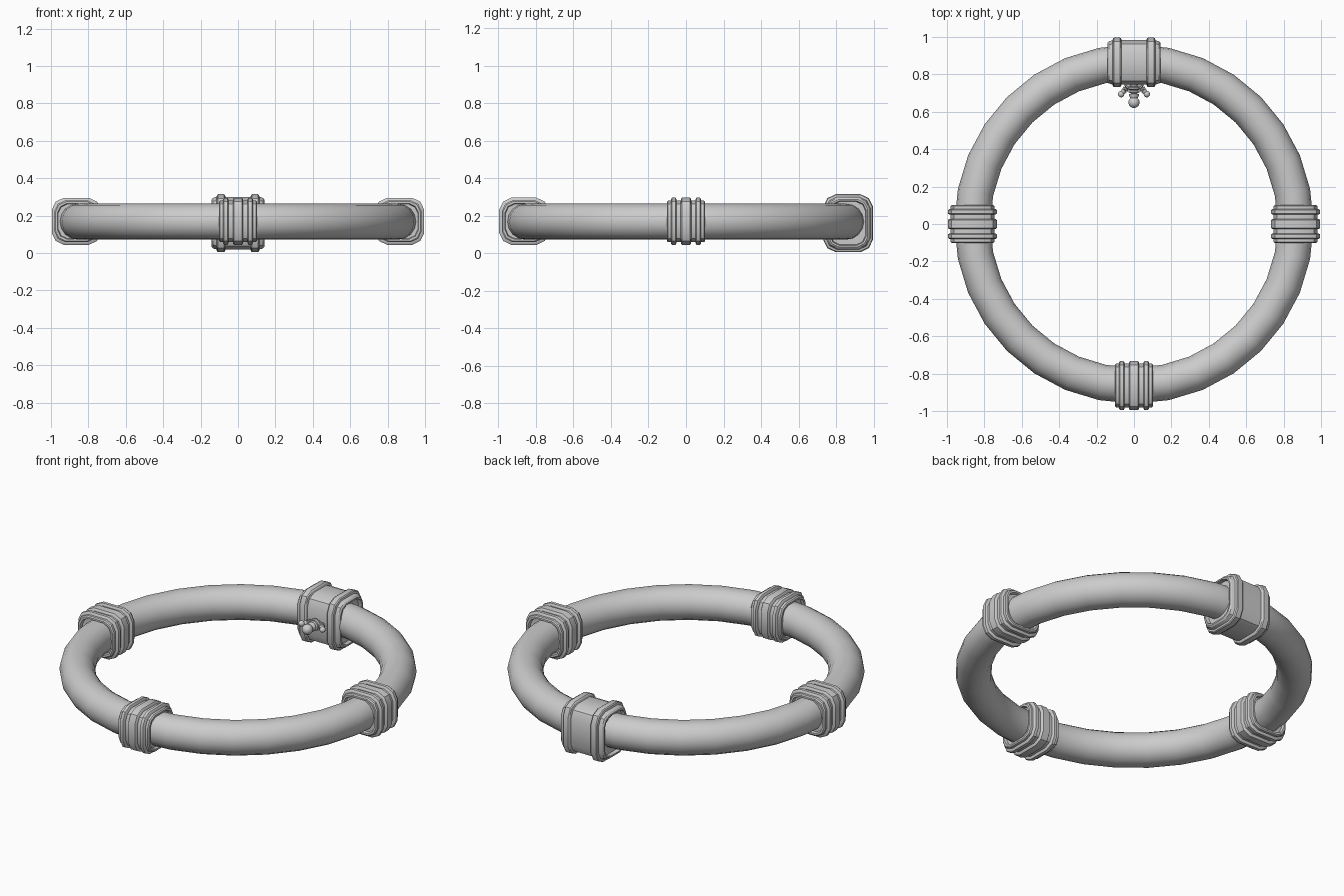
import bpy, bmesh
from math import sin, cos, pi, radians
from mathutils import Vector, Matrix

if "Cube" in bpy.data.objects:
    bpy.data.objects.remove(bpy.data.objects["Cube"])

R = 0.864          # ring centre-line radius
ZC = 0.168         # ring centre height


def finish(bm, name, angle=30):
    bmesh.ops.recalc_face_normals(bm, faces=bm.faces)
    me = bpy.data.meshes.new(name)
    bm.to_mesh(me)
    bm.free()
    ob = bpy.data.objects.new(name, me)
    bpy.context.collection.objects.link(ob)
    bpy.ops.object.select_all(action='DESELECT')
    ob.select_set(True)
    bpy.context.view_layer.objects.active = ob
    bpy.ops.object.shade_smooth_by_angle(angle=radians(angle))
    return ob


def outline(hr, hz, corner):
    # rectangle with softly chamfered corners, in the radial/vertical plane
    pts = []
    for k, (sy, sz) in enumerate([(1, 1), (-1, 1), (-1, -1), (1, -1)]):
        for a in (6, 45, 84):
            t = radians(k * 90 + a)
            pts.append((sy * (hr - corner) + corner * cos(t),
                        sz * (hz - corner) + corner * sin(t)))
    return pts


def sleeve(name, profile, hr, hz, corner, zc, turn):
    # loft outlines along the tangent; profile holds (position, inset)
    bm = bmesh.new()
    loops = []
    for x, d in profile:
        loops.append([bm.verts.new((x, R + y, zc + z)) for y, z in
                      outline(hr - d, hz - d, max(corner - d * 0.5, 0.02))])
    for a, b in zip(loops, loops[1:]):
        n = len(a)
        for i in range(n):
            bm.faces.new((a[i], a[(i + 1) % n], b[(i + 1) % n], b[i]))
    bm.faces.new(loops[0])
    bm.faces.new(loops[-1])
    bm.transform(Matrix.Rotation(turn, 4, 'Z'))
    return finish(bm, name)


def mirrored(half):
    return [(-x, d) for x, d in reversed(half)] + half


# main hoop
bpy.ops.mesh.primitive_torus_add(major_segments=32, minor_segments=16,
                                 major_radius=R, minor_radius=0.096,
                                 location=(0, 0, ZC))
hoop = bpy.context.object
hoop.name = "hoop"
bpy.ops.object.shade_smooth()

# three ribbed bands: one middle rib, two grooves, two end ribs
band = mirrored([(0.021, 0), (0.026, 0.006), (0.028, 0.014), (0.050, 0.014),
                 (0.052, 0.006), (0.056, 0), (0.074, 0), (0.079, 0.006),
                 (0.081, 0.014), (0.095, 0.014), (0.101, 0.020),
                 (0.101, 0.030), (0.085, 0.034)])
for name, turn in (("band_left", pi / 2), ("band_front", pi),
                   ("band_right", -pi / 2)):
    sleeve(name, band, 0.132, 0.126, 0.072, 0.17, turn)

# larger clasp at the back with a raised rib near each end
clasp = mirrored([(0.066, 0.014), (0.070, 0.004), (0.076, 0), (0.106, 0),
                  (0.112, 0.004), (0.115, 0.014), (0.134, 0.020),
                  (0.141, 0.028), (0.141, 0.036), (0.120, 0.040)])
sleeve("clasp", clasp, 0.133, 0.155, 0.075, 0.160, 0)


def finial(name, base, angle, length, ball):
    # turned stem of shrinking beads with a ball at the tip
    prof = [(-0.03, ball * 1.1)]
    beads = 3
    stem = length - 2 * ball
    for i in range(beads):
        r = ball * (1.15 - 0.13 * i)
        s = stem / beads
        prof += [(s * i, r * 0.55), (s * (i + 0.25), r),
                 (s * (i + 0.7), r)]
    for k in range(1, 9):
        t = pi * (0.12 + 0.88 * k / 8)
        prof.append((length - ball - ball * cos(t), max(ball * sin(t), 0.0005)))
    bm = bmesh.new()
    n = 14
    loops = [[bm.verts.new((r * cos(2 * pi * i / n), r * sin(2 * pi * i / n), z))
              for i in range(n)] for z, r in prof]
    for a, b in zip(loops, loops[1:]):
        for i in range(n):
            bm.faces.new((a[i], a[(i + 1) % n], b[(i + 1) % n], b[i]))
    bm.faces.new(loops[0])
    bm.faces.new(loops[-1])
    d = Vector((sin(angle), -cos(angle), 0))
    bm.transform(Matrix.Translation(base) @ d.to_track_quat('Z', 'Y').to_matrix().to_4x4())
    return finish(bm, name, 40)


# ornament fanning out from the inner face of the clasp
finial("ornament_middle", (0, 0.735, 0.16), 0, 0.115, 0.030)
for name, s in (("ornament_left", -1), ("ornament_right", 1)):
    finial(name, (s * 0.032, 0.735, 0.16), s * radians(42), 0.072, 0.017)
